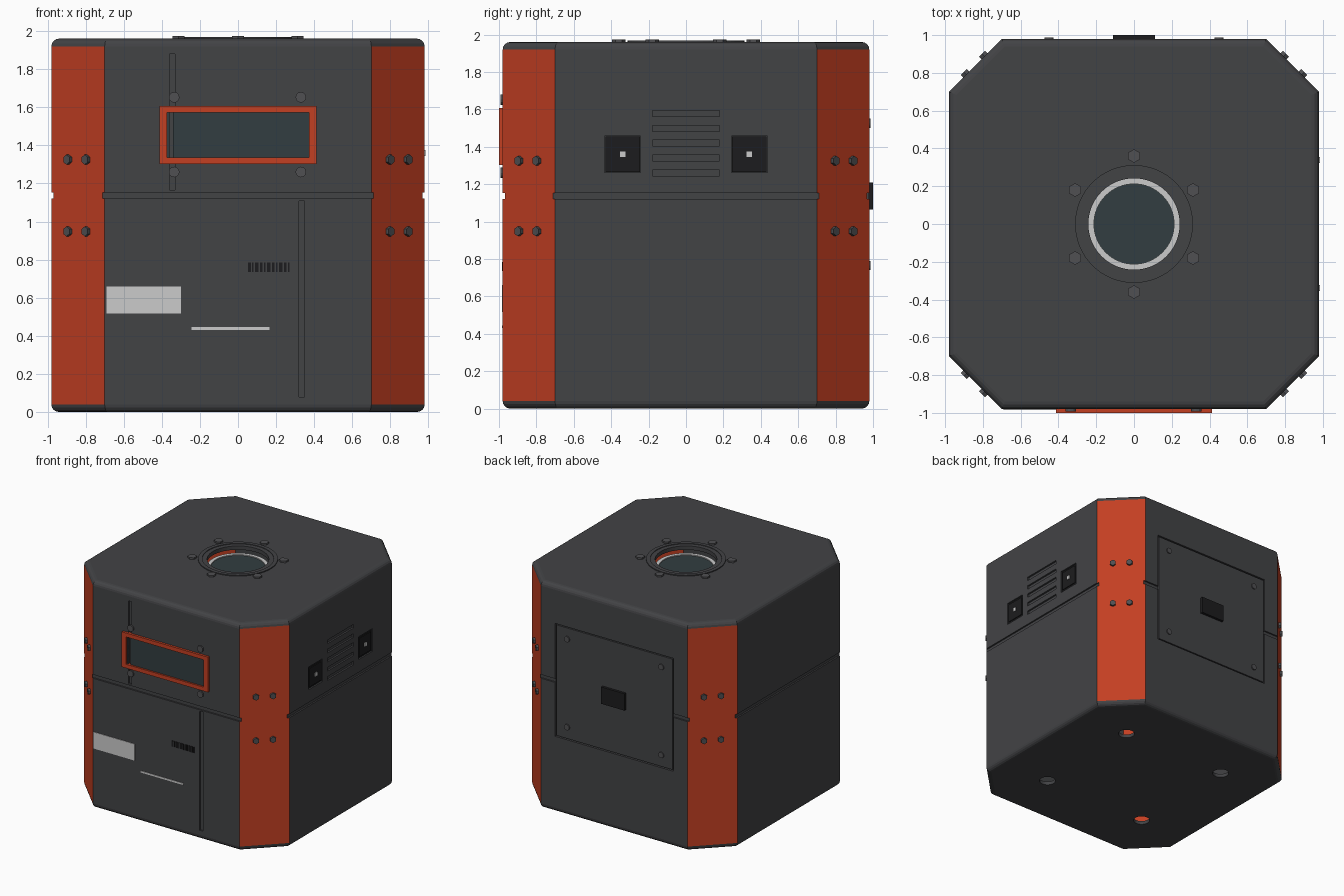
import bpy, bmesh, math
from mathutils import Matrix, Vector

if "Cube" in bpy.data.objects:
    bpy.data.objects.remove(bpy.data.objects["Cube"])


def material(name, rgb):
    m = bpy.data.materials.new(name)
    m.diffuse_color = (*rgb, 1)
    m.use_nodes = True
    m.node_tree.nodes["Principled BSDF"].inputs["Base Color"].default_value = m.diffuse_color
    return m


DARK = material("dark_grey", (0.055, 0.056, 0.06))
ORANGE = material("orange", (0.55, 0.05, 0.016))
LIGHT = material("light_grey", (0.62, 0.62, 0.62))
BLACK = material("black", (0.012, 0.012, 0.013))
GLASS = material("dark_glass", (0.032, 0.047, 0.052))
BOLT = material("bolt_grey", (0.08, 0.08, 0.085))


def finish(name, bm, *mats):
    bmesh.ops.recalc_face_normals(bm, faces=bm.faces)
    me = bpy.data.meshes.new(name)
    bm.to_mesh(me)
    bm.free()
    for m in mats:
        me.materials.append(m)
    ob = bpy.data.objects.new(name, me)
    bpy.context.collection.objects.link(ob)
    return ob


def box(name, x, y, z, mat=DARK):
    bm = bmesh.new()
    size = Matrix.Diagonal((x[1] - x[0], y[1] - y[0], z[1] - z[0], 1))
    mid = Matrix.Translation((sum(x) / 2, sum(y) / 2, sum(z) / 2))
    bmesh.ops.create_cube(bm, size=1, matrix=mid @ size)
    return finish(name, bm, mat)


def disc(name, at, r, depth, normal=(0, 0, 1), n=6, mat=BOLT, top=1.0):
    """Cylinder centred at a point, along a normal, optionally tapered."""
    bm = bmesh.new()
    rot = Vector(normal).to_track_quat('Z', 'Y').to_matrix().to_4x4()
    bmesh.ops.create_cone(bm, cap_ends=True, segments=n, radius1=r, radius2=r * top,
                          depth=depth, matrix=Matrix.Translation(at) @ rot)
    return finish(name, bm, mat)


def ring(name, r0, r1, z0, z1, mat, n=64):
    bm = bmesh.new()
    loops = []
    for r, z in ((r0, z0), (r1, z0), (r1, z1), (r0, z1)):
        loops.append([bm.verts.new((r * math.cos(2 * math.pi * i / n),
                                    r * math.sin(2 * math.pi * i / n), z)) for i in range(n)])
    for k in range(4):
        a, b = loops[k], loops[(k + 1) % 4]
        for i in range(n):
            j = (i + 1) % n
            bm.faces.new((a[i], a[j], b[j], b[i]))
    ob = finish(name, bm, mat)
    return ob


def shell(name, rings):
    """Chamfered square lofted through (inset, z) rings; corner faces are orange."""
    bm = bmesh.new()
    loops = []
    for d, z in rings:
        a, b = 0.98 - d, 0.70 - d * (math.sqrt(2) - 1)
        pts = [(a, -b), (a, b), (b, a), (-b, a), (-a, b), (-a, -b), (-b, -a), (b, -a)]
        loops.append([bm.verts.new((x, y, z)) for x, y in pts])
    for lo, hi in zip(loops, loops[1:]):
        for i in range(8):
            j = (i + 1) % 8
            f = bm.faces.new((lo[i], lo[j], hi[j], hi[i]))
            if i % 2 and hi[0].co.z - lo[0].co.z > 1:
                f.material_index = 1
    bm.faces.new(loops[0])
    bm.faces.new(loops[-1])
    return finish(name, bm, DARK, ORANGE)


# Hollow body with rounded top and bottom edges
R, H = 0.04, 1.96
arc = [i * math.pi / 8 for i in range(5)]
body = shell("body", [(R - R * math.sin(t), R - R * math.cos(t)) for t in arc] +
             [(R - R * math.cos(t), H - R + R * math.sin(t)) for t in arc])
cutters = [shell("cavity", [(0.03, 0.03), (0.03, H - 0.03)])]

# Seam around the middle and vertical seams on the front
for s in (-1, 1):
    out = sorted((s * 0.967, s * 1.1))
    cutters.append(box("seam_y", (-0.712, 0.712), out, (1.12, 1.152)))
    cutters.append(box("seam_x", out, (-0.712, 0.712), (1.12, 1.152)))
cutters.append(box("seam_upper", (-0.36, -0.33), (-1.1, -0.967), (1.165, 1.88)))
cutters.append(box("seam_lower", (0.32, 0.35), (-1.1, -0.967), (0.08, 1.108)))
# Back hatch recess, side vents and sockets
cutters.append(box("hatch_recess", (-0.565, 0.565), (0.96, 1.1), (0.655, 1.63)))
for z in (1.26, 1.34, 1.42, 1.497, 1.577):
    cutters.append(box("vent_slot", (0.965, 1.1), (-0.18, 0.18), (z - 0.016, z + 0.016)))
for s in (-1, 1):
    cutters.append(box("socket_recess", (0.962, 1.1), sorted((s * 0.243, s * 0.435)), (1.262, 1.458)))
# Top port and foot holes
cutters.append(disc("port_hole", (0, 0, 1.95), 0.25, 0.1, n=64))
for x in (-0.5, 0.5):
    for y in (-0.5, 0.5):
        cutters.append(disc("foot_hole", (x, y, 0), 0.065, 0.1, n=32))

for c in cutters:
    m = body.modifiers.new("cut", 'BOOLEAN')
    m.object, m.operation, m.solver = c, 'DIFFERENCE', 'EXACT'
bpy.context.view_layer.update()
cut = bpy.data.meshes.new_from_object(body.evaluated_get(bpy.context.evaluated_depsgraph_get()))
body.modifiers.clear()
body.data = cut
for c in cutters:
    bpy.data.objects.remove(c)

# Front window: frame bars, glass, bolts
fx, fz = (-0.412, 0.412), (1.303, 1.607)
fy = (-1.0, -0.97)
t = 0.04
for k in (0, 1):
    s = 1 if k == 0 else -1
    box("window_frame_side", sorted((fx[k], fx[k] + s * t)), fy, fz, ORANGE)
    box("window_frame_rail", (fx[0] + t, fx[1] - t), fy, sorted((fz[k], fz[k] + s * 0.034)), ORANGE)
box("window_glass", (-0.34, fx[1] - t), (-0.985, -0.97), (1.337, 1.573), GLASS)
box("window_glass_edge", (fx[0] + t, -0.36), (-0.985, -0.97), (1.337, 1.573), GLASS)
for x in (-0.335, 0.33):
    for z in (1.26, 1.652):
        disc("window_bolt", (x, -0.982, z), 0.028, 0.02, (0, -1, 0), 12)

# Front label, stripe and bar pattern
box("label", (-0.69, -0.30), (-0.984, -0.975), (0.517, 0.66), LIGHT)
box("stripe", (-0.245, 0.165), (-0.984, -0.975), (0.43, 0.445), LIGHT)
x = 0.053
for i in range(11):
    w = (0.014, 0.008, 0.018)[i % 3]
    box("bar_mark", (x, x + w), (-0.985, -0.975), (0.735, 0.785), BLACK)
    x += w + 0.0075

# Right side sockets
for s in (-1, 1):
    y, z = s * 0.339, 1.36
    box("socket_rim", (0.955, 0.972), (y - 0.092, y + 0.092), (z - 0.094, z + 0.094), BLACK)
    box("socket_plate", (0.96, 0.979), (y - 0.08, y + 0.08), (z - 0.08, z + 0.08), BLACK)
    box("socket_pin", (0.97, 0.985), (y - 0.015, y + 0.015), (z - 0.015, z + 0.015), LIGHT)

# Back hatch with latch and bolts
box("hatch", (-0.555, 0.555), (0.955, 0.978), (0.665, 1.62))
box("latch", (-0.112, 0.112), (0.97, 1.0), (1.065, 1.21), BLACK)
for x in (-0.45, 0.45):
    for z in (0.765, 1.525):
        disc("hatch_bolt", (x, 0.979, z), 0.025, 0.016, (0, 1, 0), 12)

# Corner bolts
q = math.sqrt(0.5)
for sx in (-1, 1):
    for sy in (-1, 1):
        for o in (-0.048, 0.048):
            for z in (0.948, 1.325):
                at = (sx * (0.84 + o + 0.004), sy * (0.84 - o + 0.004), z)
                disc("corner_bolt", at, 0.026, 0.026, (sx * q, sy * q, 0), 6)

# Top port: stepped flange, light ring, glass and hex bolts
ring("port_flange", 0.28, 0.312, 1.93, 1.968, DARK)
ring("port_lip", 0.242, 0.28, 1.93, 1.963, DARK)
ring("port_ring", 0.212, 0.242, 1.87, 1.903, LIGHT)
disc("port_glass", (0, 0, 1.885), 0.213, 0.02, n=64, mat=GLASS)
for i in range(6):
    a = math.radians(30 + 60 * i)
    disc("port_bolt", (0.36 * math.cos(a), 0.36 * math.sin(a), 1.962), 0.036, 0.024)
